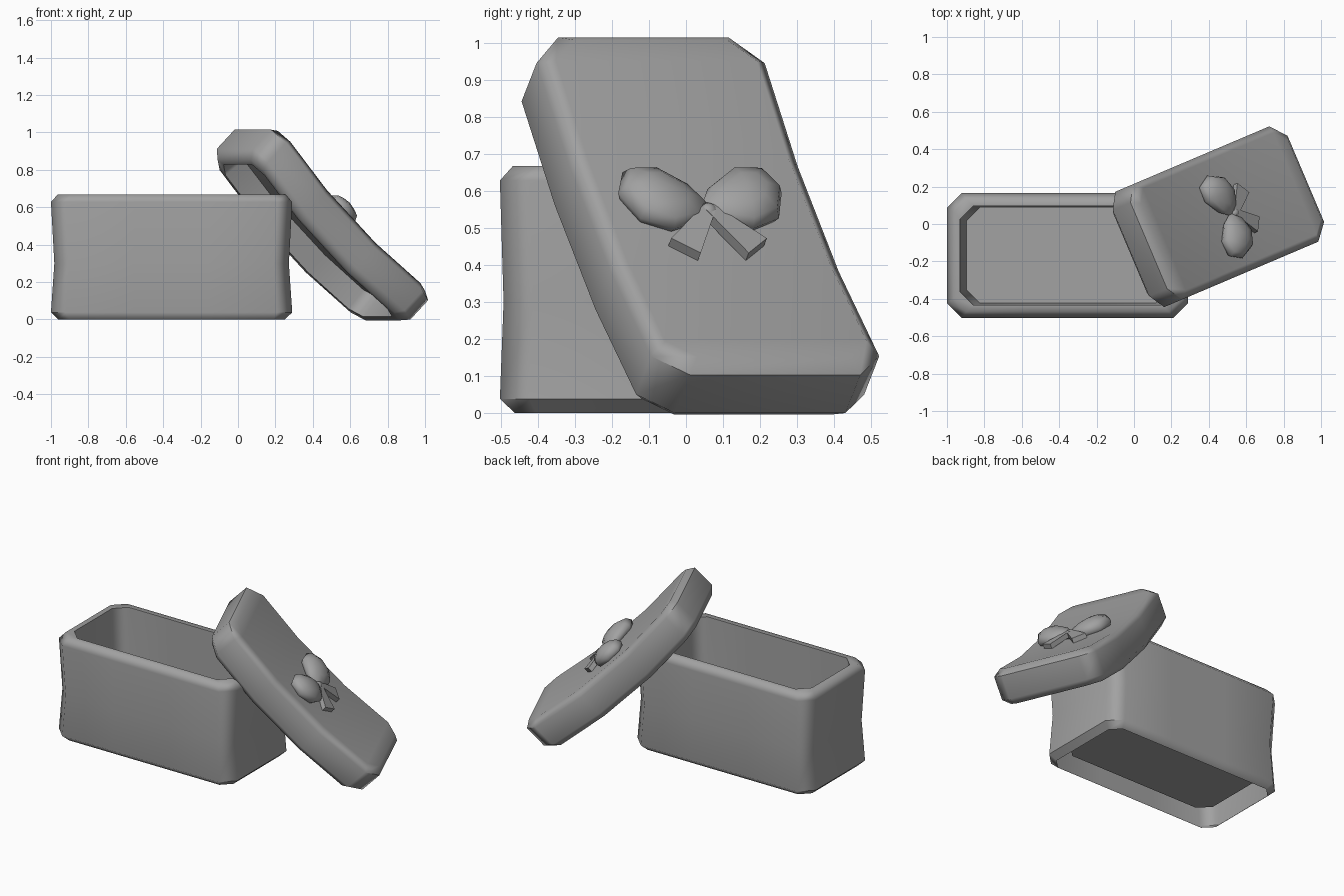
import bpy, bmesh, math
from mathutils import Matrix, Vector

cube = bpy.data.objects.get("Cube")
if cube:
    bpy.data.objects.remove(cube, do_unlink=True)

grey = bpy.data.materials.new("grey")
grey.use_nodes = True
colour = (0.36, 0.36, 0.36, 1)
grey.diffuse_color = colour
grey.node_tree.nodes["Principled BSDF"].inputs["Base Color"].default_value = colour

HX, HY = 0.645, 0.335      # half length and half width of box and lid


def finish(name, bm, matrix, angle=50):
    """Turn a bmesh into a smooth-shaded grey object."""
    mesh = bpy.data.meshes.new(name)
    bm.to_mesh(mesh)
    bm.free()
    obj = bpy.data.objects.new(name, mesh)
    bpy.context.collection.objects.link(obj)
    mesh.materials.append(grey)
    obj.matrix_world = matrix
    bpy.ops.object.select_all(action='DESELECT')
    obj.select_set(True)
    bpy.context.view_layer.objects.active = obj
    bpy.ops.object.shade_smooth_by_angle(angle=math.radians(angle))
    return obj


def ring(bm, dx, dy, chamfer, z, sag):
    """Rectangle with cut corners, inset by dx and dy, sagging mid-length."""
    x, y, k = HX - dx, HY - dy, 0.2
    e = x - chamfer
    half = [(-e, -y), (-k, -y), (k, -y), (e, -y), (x, chamfer - y), (x, y - chamfer)]
    points = half + [(-px, -py) for px, py in half]
    return [bm.verts.new((px, py, z - sag * (1 - (px / HX) ** 2))) for px, py in points]


def cap(bm, r, flip=False):
    for ids in ((0, 1, 8, 9), (1, 2, 7, 8), (2, 3, 6, 7), (3, 4, 5, 6), (9, 10, 11, 0)):
        face = [r[i] for i in ids]
        bm.faces.new(face[::-1] if flip else face)


def shell(name, sections, matrix, sag=0, closed_start=False):
    """Loft the sections in order and cap the last one."""
    bm = bmesh.new()
    rings = [ring(bm, *s, sag) for s in sections]
    for a, b in zip(rings, rings[1:]):
        for i in range(len(a)):
            j = (i + 1) % len(a)
            bm.faces.new((a[i], a[j], b[j], b[i]))
    if closed_start:
        cap(bm, rings[0], True)
    cap(bm, rings[-1])
    obj = finish(name, bm, matrix)
    obj.modifiers.new("even_shading", 'WEIGHTED_NORMAL').keep_sharp = True
    return obj


# Box: waisted outer wall, rounded rim, inner wall and raised floor
shell("box", [
    (0.04, 0.04, 0.06, 0), (0, 0, 0.08, 0.038), (0.018, 0.01, 0.08, 0.3),
    (0, 0, 0.08, 0.628), (0.035, 0.035, 0.07, 0.667), (0.07, 0.07, 0.07, 0.667),
    (0.088, 0.075, 0.07, 0.3), (0.105, 0.08, 0.07, 0.09),
], Matrix.Translation((-0.355, -0.168, 0)))

# Lid: sagging tray leaning against the box
lean = (Matrix.Translation((0.523, 0.073, 0.585))
        @ Matrix.Rotation(math.radians(23), 4, 'Z')
        @ Matrix.Rotation(math.radians(45), 4, 'Y'))
shell("lid", [
    (0.085, 0.085, 0.07, -0.09), (0.07, 0.07, 0.07, -0.22), (0.037, 0.037, 0.07, -0.22),
    (0, 0, 0.085, -0.183), (0, 0, 0.085, -0.037), (0.04, 0.04, 0.07, 0),
], lean, sag=0.055, closed_start=True)

# Bow: two puffed loops, a knot and two flared tails
bow = lean @ Matrix.Translation((0.035, -0.018, -0.04))
for side, label in ((-1, "right"), (1, "left")):
    bm = bmesh.new()
    bmesh.ops.create_uvsphere(bm, u_segments=8, v_segments=6, radius=1)
    for v in bm.verts:
        x, y, z = v.co
        taper = 0.85 + 0.3 * y if y < 0 else 0.85 + 0.15 * y
        v.co = (0.13 * x * taper - 0.075 + 0.05 * (1 - y) / 2,
                side * (0.115 + 0.125 * y), 0.068 * z * taper + 0.012)
    bmesh.ops.recalc_face_normals(bm, faces=bm.faces)
    finish(label + "_bow_loop", bm, bow, 60)

    bm = bmesh.new()
    bmesh.ops.create_cube(bm, size=1)
    along = Vector((0.78, side * 0.62, 0))
    across = Vector((-side * 0.62, 0.78, 0))
    for v in bm.verts:
        t = v.co.x + 0.5
        v.co = along * (0.17 * t) + across * (v.co.y * (0.035 + 0.055 * t)) \
            + Vector((0, 0, v.co.z * 0.03 + 0.02 - 0.015 * t))
    bmesh.ops.recalc_face_normals(bm, faces=bm.faces)
    finish(label + "_bow_tail", bm, bow, 30)

bm = bmesh.new()
bmesh.ops.create_uvsphere(bm, u_segments=8, v_segments=6, radius=0.03)
finish("bow_knot", bm, bow @ Matrix.Translation((0, 0, 0.01)), 60)
